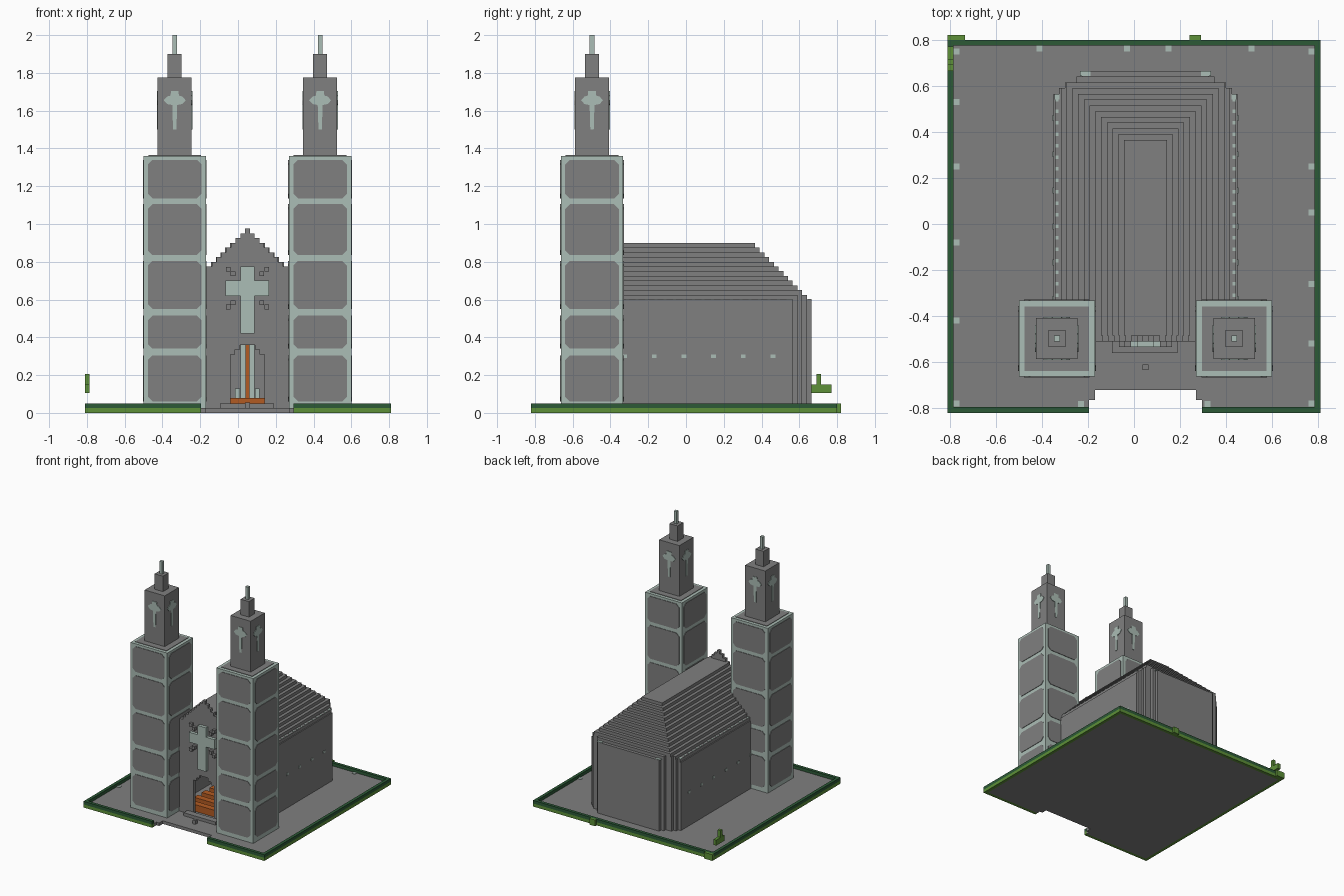
import bpy, bmesh, math
from mathutils import Matrix, Vector

if "Cube" in bpy.data.objects:
    bpy.data.objects.remove(bpy.data.objects["Cube"])


def material(name, rgb):
    m = bpy.data.materials.new(name)
    m.use_nodes = True
    m.diffuse_color = (*rgb, 1)
    m.node_tree.nodes["Principled BSDF"].inputs["Base Color"].default_value = (*rgb, 1)
    return m


STONE = material("grey stone", (.215, .215, .215))
TRIM = material("pale teal trim", (.41, .51, .465))
LEAF = material("light green leaf", (.11, .28, .04))
HEDGE = material("dark green hedge", (.025, .1, .037))
WOOD = material("orange wood", (.45, .105, .016))

V = 0.025      # block size
CX = 0.05      # centre line of the church
FLOOR = V


def prism(pts, offset):
    """Closed solid: a flat outline pushed along an offset."""
    pts = [Vector(p) for p in pts]
    return pts, Vector(offset)


def box(x0, x1, y0, y1, z0, z1):
    return prism([(x0, y0, z0), (x1, y0, z0), (x1, y1, z0), (x0, y1, z0)], (0, 0, z1 - z0))


def build(name, mat, solids):
    bm = bmesh.new()
    for pts, off in solids:
        a = [bm.verts.new(p) for p in pts]
        b = [bm.verts.new(p + off) for p in pts]
        bm.faces.new(a)
        bm.faces.new(b)
        for i in range(len(a)):
            j = (i + 1) % len(a)
            bm.faces.new((a[i], a[j], b[j], b[i]))
    bmesh.ops.recalc_face_normals(bm, faces=bm.faces)
    me = bpy.data.meshes.new(name)
    bm.to_mesh(me)
    bm.free()
    me.materials.append(mat)
    ob = bpy.data.objects.new(name, me)
    bpy.context.collection.objects.link(ob)
    return ob


def mirrored(half, centre=0.0):
    """Outline from its right half, listed bottom to top."""
    return [(centre + h, z) for h, z in half] + [(centre - h, z) for h, z in reversed(half)]


def chamfered(w, z0, z1, c):
    return mirrored([(w - c, z0), (w, z0 + c), (w, z1 - c), (w - c, z1)])


def four_sides(outline, cx, cy, dist, thick=0.004):
    """Thin plate with this outline on each side of a square tower."""
    out = []
    for k in range(4):
        r = Matrix.Rotation(k * math.pi / 2, 3, 'Z')
        c = Vector((cx, cy, 0))
        out.append(prism([c + r @ Vector((u, -dist, z)) for u, z in outline],
                         r @ Vector((0, -thick, 0))))
    return out


# Ground with the entrance notch
E, N = 0.785, 0.775
build("ground", STONE, [prism([(x, y, 0) for x, y in [
    (-E, -.795), (-.195, -.795), (-.195, -.765), (-.17, -.765), (-.17, -.72), (.27, -.72),
    (.27, -.765), (.295, -.765), (.295, -.795), (E, -.795), (E, N), (-E, N)]], (0, 0, FLOOR))])

# Hedge border in two layers
for name, mat, z in (("hedge_base", LEAF, 0), ("hedge_top", HEDGE, V)):
    build(name, mat, [
        box(-.81, -.195, -.82, -.795, z, z + V), box(.295, .81, -.82, -.795, z, z + V),
        box(-.81, -E, -.795, .8, z, z + V), box(E, .81, -.795, .8, z, z + V),
        box(-E, E, N, .8, z, z + V)])
build("hedge_sprouts", LEAF, [box(-.81, -.735, .8, .82, 0, 2 * V), box(.24, .29, .8, .82, 0, 2 * V)])
build("corner_plant", LEAF, [box(-.81, -E, .665, .77, .105, .15), box(-.81, -E, .69, .715, .15, .205)])

# Pale ground lights along the border
lights = [(-.772, y) for y in (.75, .53, .25, -.08, -.42, -.78)]
lights += [(.772, y) for y in (.75, .25, .05, -.26, -.52, -.78)]
lights += [(x, .762) for x in (-.41, -.03, .15, .51)] + [(-.23, -.782), (.32, -.782)]
build("ground_lights", TRIM, [box(x - .013, x + .013, y - .013, y + .013, FLOOR, FLOOR + .004)
                              for x, y in lights])

# Twin towers
PANELS = [(.06, .305), (.34, .515), (.55, .805), (.835, 1.105), (1.135, 1.34)]
CROSS = mirrored([(.009, 1.5), (.013, 1.63), (.04, 1.635), (.058, 1.655),
                  (.04, 1.675), (.022, 1.68), (.02, 1.705)])
CY = -.4975
for side, cx in (("right", -.335), ("left", .435)):
    def stack(h, z0, z1):
        return box(cx - h, cx + h, CY - h, CY + h, z0, z1)
    build(side + "_tower_shaft", TRIM, [stack(.165, FLOOR, 1.36)])
    plates = [stack(.14, 1.36, 1.364)]
    for z0, z1 in PANELS:
        plates += four_sides(chamfered(.142, z0, z1, .025), cx, CY, .165)
    build(side + "_tower_panels", STONE, plates)
    build(side + "_belfry", STONE, [stack(.09, 1.36, 1.775), stack(.037, 1.775, 1.9)])
    build(side + "_belfry_crosses", TRIM, four_sides(CROSS, cx, CY, .09))
    build(side + "_spire", TRIM, [stack(.0125, 1.9, 2.0)])

# Nave walls: stepped apse outside, hollow inside, open to the front
FRONT = -.485
APSE = [(.4, .565), (.375, .59), (.35, .615), (.3, .64), (.275, .665)]


def apse_outline(limit_h, limit_y):
    """Right half of the stepped plan, trimmed to a rectangle."""
    half = [(min(APSE[0][0], limit_h), FRONT)]
    for i, (h, y) in enumerate(APSE):
        h, y = min(h, limit_h), min(y, limit_y)
        for p in ((h, half[-1][1]), (h, y)):
            if p != half[-1]:
                half.append(p)
    return half


wall = mirrored(apse_outline(1, 1), CX)
cavity = [(CX - .3, FRONT), (CX - .3, .5), (CX + .3, .5), (CX + .3, FRONT)]
build("nave_walls", STONE, [prism([(x, y, FLOOR) for x, y in wall + cavity], (0, 0, .575 - FLOOR))])

# Stepped roof
roof = []
for i in range(13):
    plan = mirrored(apse_outline(.0925 + V * i, .365 + V * i), CX)
    roof.append(prism([(x, y, .875 - V * i) for x, y in plan], (0, 0, V)))
build("nave_roof", STONE, roof)

# Small pale studs on the eaves and windows on the side walls
studs = []
for s in (-1, 1):
    x = CX + s * .385
    for i in range(18):
        y = -.31 + .05 * i
        studs.append(box(x - .007, x + .007, y - .008, y + .008, .6, .604))
    studs.append(box(x - .011, x + .011, .54, .563, .6, .604))
    x = CX + s * .262
    studs.append(box(x - .022, x + .022, .642, .664, .6, .604))
    x = CX + s * .4
    for i in range(6):
        y = -.325 + .157 * i
        studs.append(box(x - .004, x + .004, y - .013, y + .013, .29, .308))
build("nave_studs", TRIM, studs)

# Facade: stepped gable with an arched doorway
outline = [(.09, FLOOR), (.22, FLOOR)]
for i in range(9):
    h, z = .2125 - V * i, .775 + V * i
    outline += [(.22 if i == 0 else h, z), (h if i == 0 else h - V, z)] if i < 8 else []
gable = [(.22, FLOOR), (.22, .775)]
for i in range(8, -1, -1):
    h, z = .0125 + V * i, .975 - V * i
    gable += [(min(h, .22), z - V), (min(h, .22), z)] if z > .775 else []
door = [(.09, FLOOR), (.09, .31), (.065, .31), (.065, .335), (.04, .335), (.04, .36)]
arch = [(CX - h, z) for h, z in door] + [(CX + h, z) for h, z in reversed(door)]
face = mirrored(gable, CX) + arch
build("facade", STONE, [prism([(x, -.51, z) for x, z in face], (0, V, 0))])

# Facade cross and its corner blocks
build("facade_cross", TRIM, [box(CX - .037, CX + .037, -.535, -.51, .42, .775),
                             box(CX - .115, CX - .037, -.535, -.51, .62, .7),
                             box(CX + .037, CX + .115, -.535, -.51, .62, .7)])
blocks = []
for sx in (-1, 1):
    for sz in (-1, 1):
        for dx, dz in ((.102, .1), (.076, .077)):
            x, z = CX + sx * dx, .66 + sz * dz
            blocks.append(box(x - .0125, x + .0125, -.535, -.51, z - .0125, z + .0125))
build("facade_blocks", STONE, blocks)

# Door step and marker post
build("door_step", STONE, [box(-.095, .19, -.56, -.51, FLOOR, .05)])
build("marker_post", STONE, [box(.038, .063, -.635, -.61, FLOOR, .055)])

# Interior: pews, altar panel and its post
build("pews", WOOD, [box(CX - .2, CX + .2, -.45 + .1 * i, -.4 + .1 * i, FLOOR, .08) for i in range(8)])
build("altar_panel", TRIM, [box(CX - .037, CX + .037, .47, .5, FLOOR, .5),
                            box(CX - .065, CX - .04, .44, .46, FLOOR, .13),
                            box(CX + .04, CX + .065, .44, .46, FLOOR, .13)])
build("altar_post", WOOD, [box(CX - .01, CX + .01, .44, .47, FLOOR, .5)])
